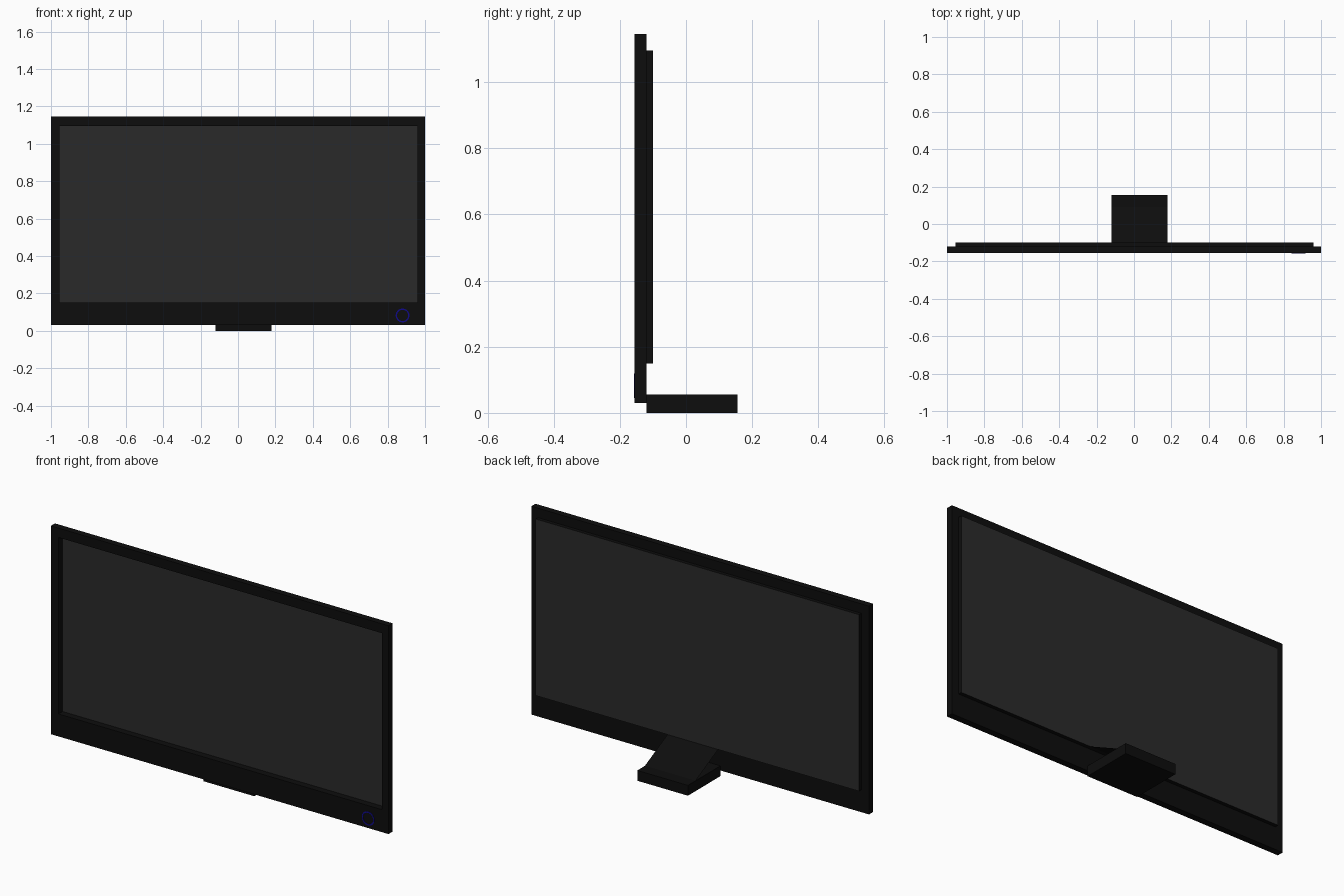
import bpy, bmesh, math

if "Cube" in bpy.data.objects:
    bpy.data.objects.remove(bpy.data.objects["Cube"])


def material(name, rgb):
    m = bpy.data.materials.new(name)
    m.diffuse_color = (*rgb, 1)
    m.use_nodes = True
    m.node_tree.nodes["Principled BSDF"].inputs["Base Color"].default_value = m.diffuse_color
    return m


BLACK = material("black_plastic", (0.004, 0.004, 0.004))
GREY = material("dark_grey_panel", (0.023, 0.023, 0.023))
BLUE = material("blue_light", (0.005, 0.003, 0.25))


def finish(name, bm, *mats):
    bmesh.ops.recalc_face_normals(bm, faces=bm.faces)
    mesh = bpy.data.meshes.new(name)
    bm.to_mesh(mesh)
    bm.free()
    for m in mats:
        mesh.materials.append(m)
    ob = bpy.data.objects.new(name, mesh)
    bpy.context.collection.objects.link(ob)
    return ob


def box(name, x, y, z, *mats, panel=False):
    bm = bmesh.new()
    bmesh.ops.create_cube(bm, size=1)
    for v in bm.verts:
        v.co = [lo + (c + 0.5) * (hi - lo) for c, (lo, hi) in zip(v.co, (x, y, z))]
    if panel:  # front and back faces take the second material
        bm.normal_update()
        for f in bm.faces:
            f.material_index = int(abs(f.normal.y) > 0.9)
    return finish(name, bm, *mats)


def rect(x, z):
    return [(x[0], z[0]), (x[1], z[0]), (x[1], z[1]), (x[0], z[1])]


def ring(name, outer, inner, y0, y1, mat):
    """Closed band between two matching outlines, y0 to y1."""
    bm = bmesh.new()
    loops = [[bm.verts.new((px, y, pz)) for px, pz in pts]
             for pts, y in ((outer, y0), (outer, y1), (inner, y1), (inner, y0))]
    n = len(outer)
    for k in range(4):
        a, b = loops[k], loops[(k + 1) % 4]
        for i in range(n):
            j = (i + 1) % n
            bm.faces.new((a[i], a[j], b[j], b[i]))
    return finish(name, bm, mat)


SX, SZ = (-0.955, 0.96), (0.15, 1.095)

# Bezel with a deep opening, and the screen slab set behind it
ring("bezel", rect((-1, 1), (0.03, 1.145)), rect(SX, SZ), -0.155, -0.12, BLACK)
box("screen_panel", SX, (-0.12, -0.10), SZ, BLACK, GREY, panel=True)

# Stand base, and the thin sheet sloping up to the screen slab
box("stand_base", (-0.12, 0.18), (-0.12, 0.155), (0, 0.055), BLACK)
bm = bmesh.new()
bm.faces.new([bm.verts.new(p) for p in ((-0.12, 0.09, 0.055), (0.18, 0.09, 0.055),
                                        (0.18, -0.10, 0.15), (-0.12, -0.10, 0.15))])
finish("stand_brace", bm, BLACK)


# Power button ring
def circle(r):
    return [(0.88 + r * math.cos(math.tau * i / 32), 0.082 + r * math.sin(math.tau * i / 32))
            for i in range(32)]


ring("power_button_ring", circle(0.037), circle(0.030), -0.157, -0.154, BLUE)
